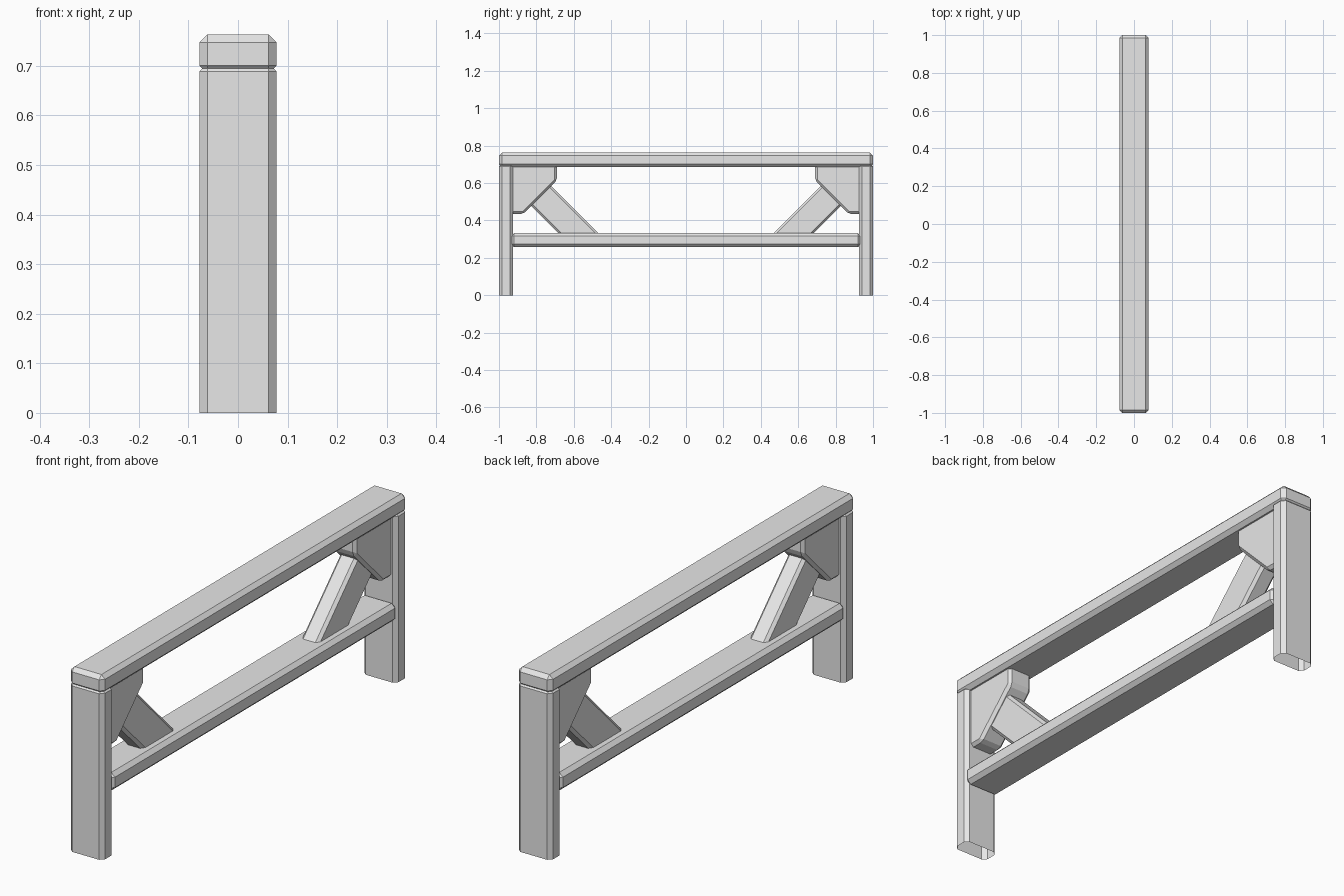
import bpy
import bmesh

cube = bpy.data.objects.get("Cube")
if cube:
    bpy.data.objects.remove(cube, do_unlink=True)

grey = bpy.data.materials.new("light grey")
grey.use_nodes = True
grey.diffuse_color = (0.8, 0.8, 0.8, 1)
grey.node_tree.nodes["Principled BSDF"].inputs["Base Color"].default_value = (0.8, 0.8, 0.8, 1)


def beam(name, profile, half_width, bevel, mirror=False, open_bottom=False):
    """Extrude a (y, z) profile across x and chamfer every edge."""
    bm = bmesh.new()
    face = bm.faces.new([bm.verts.new((-half_width, y, z)) for y, z in profile])
    side = bmesh.ops.extrude_face_region(bm, geom=[face])["geom"]
    verts = [v for v in side if isinstance(v, bmesh.types.BMVert)]
    bmesh.ops.translate(bm, verts=verts, vec=(2 * half_width, 0, 0))
    bmesh.ops.recalc_face_normals(bm, faces=bm.faces)
    bmesh.ops.bevel(bm, geom=bm.edges[:], offset=bevel, segments=1,
                    affect='EDGES', clamp_overlap=True)
    if open_bottom:
        bmesh.ops.bisect_plane(bm, geom=bm.verts[:] + bm.edges[:] + bm.faces[:],
                               plane_co=(0, 0, 0), plane_no=(0, 0, 1), clear_inner=True)
    bmesh.ops.recalc_face_normals(bm, faces=bm.faces)
    mesh = bpy.data.meshes.new(name)
    bm.to_mesh(mesh)
    bm.free()
    mesh.materials.append(grey)
    obj = bpy.data.objects.new(name, mesh)
    bpy.context.collection.objects.link(obj)
    if mirror:
        mod = obj.modifiers.new("other end", 'MIRROR')
        mod.use_axis = (False, True, False)
        mod.use_clip = False
    return obj


def rect(y0, y1, z0, z1):
    return [(y0, z0), (y1, z0), (y1, z1), (y0, z1)]


# Horizontal beams
beam("top_beam", rect(-1, 1, 0.685, 0.763), 0.078, 0.016)
beam("lower_rail", rect(-0.935, 0.935, 0.257, 0.332), 0.078, 0.016)

# Legs, open underneath
beam("legs", rect(-1, -0.925, -0.1, 0.705), 0.078, 0.016, mirror=True, open_bottom=True)

# Corner plates between legs and top beam
plate = [(-0.94, 0.435), (-0.87, 0.435), (-0.69, 0.615), (-0.69, 0.7), (-0.94, 0.7)]
beam("corner_plates", plate, 0.055, 0.012, mirror=True)

# Diagonal struts, sunk into the plates and the rail
strut = [(-0.64, 0.29), (-0.425, 0.29), (-0.765, 0.63), (-0.872, 0.522)]
beam("diagonal_struts", strut, 0.04, 0.012, mirror=True)
